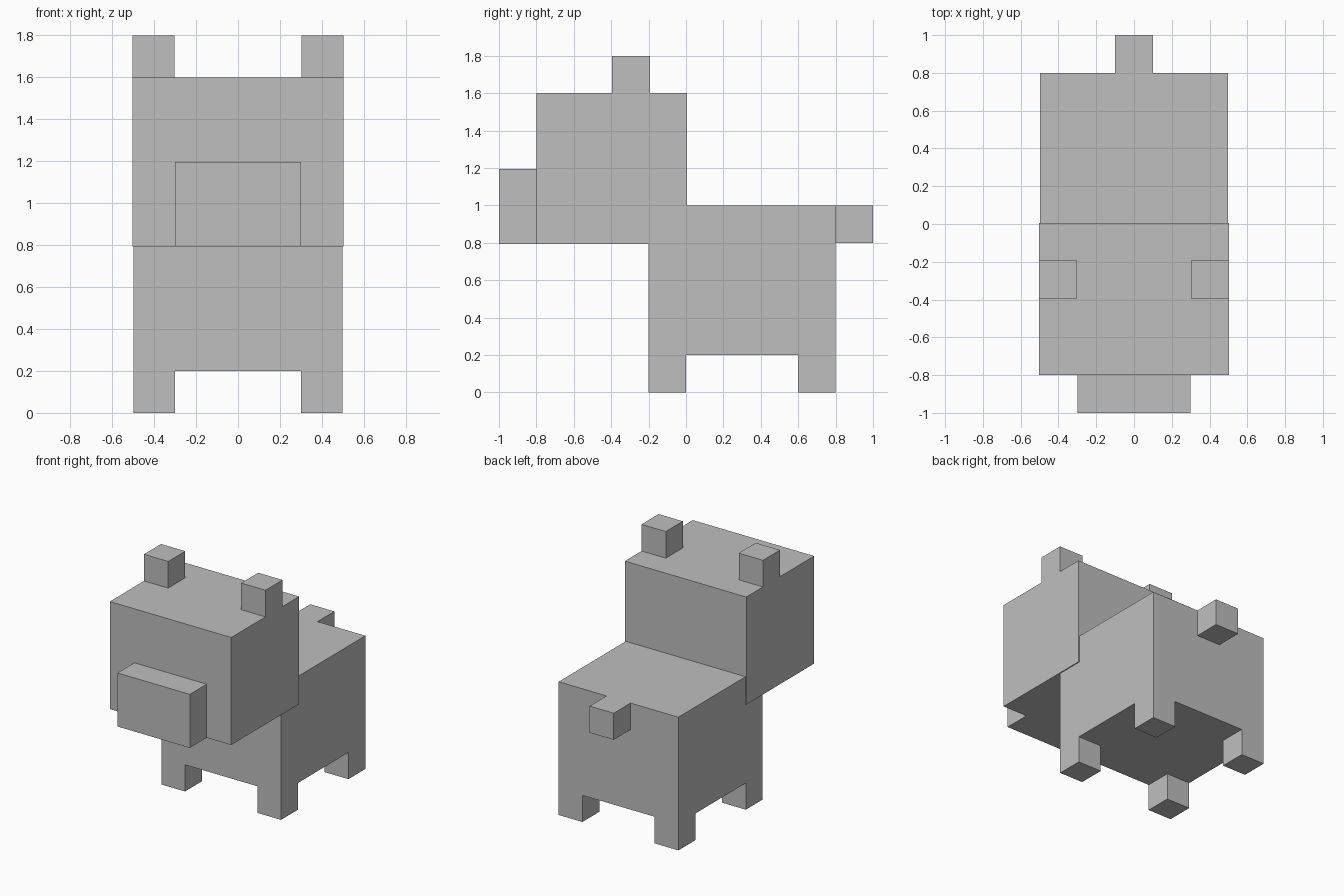
import bpy
import bmesh
from mathutils import Matrix, Vector

if "Cube" in bpy.data.objects:
    bpy.data.objects.remove(bpy.data.objects["Cube"])

grey = bpy.data.materials.new("plain grey")
grey.diffuse_color = (0.52, 0.52, 0.52, 1)
grey.use_nodes = True
grey.node_tree.nodes["Principled BSDF"].inputs["Base Color"].default_value = grey.diffuse_color


def box(name, x, y, z):
    """Box spanning the given (min, max) range on each axis."""
    spans = (x, y, z)
    centre = Vector([(a + b) / 2 for a, b in spans])
    size = Vector([b - a for a, b in spans])
    bm = bmesh.new()
    bmesh.ops.create_cube(bm, size=1, matrix=Matrix.Diagonal(size.to_4d()))
    mesh = bpy.data.meshes.new(name)
    bm.to_mesh(mesh)
    bm.free()
    mesh.materials.append(grey)
    obj = bpy.data.objects.new(name, mesh)
    obj.location = centre
    bpy.context.collection.objects.link(obj)
    return obj


BODY = 0.497  # half width of the body
HEAD = 0.504  # half width of the slightly wider head

# Body and tail
box("body", (-BODY, BODY), (-0.2, 0.8), (0.2, 1.0))
box("tail", (-0.1, 0.1), (0.8, 1.0), (0.8, 1.0))

# Head and snout
box("head", (-HEAD, HEAD), (-0.8, 0.005), (0.793, 1.6))
box("snout", (-0.3, 0.3), (-1.0, -0.8), (0.793, 1.195))

# Paired ears and legs
for side, s in (("left", -1), ("right", 1)):
    box(f"{side}_ear", sorted((s * 0.303, s * HEAD)), (-0.395, -0.193), (1.6, 1.8))
    leg_x = sorted((s * 0.3, s * BODY))
    box(f"{side}_front_leg", leg_x, (-0.2, 0.0), (0.0, 0.2))
    box(f"{side}_back_leg", leg_x, (0.6, 0.8), (0.0, 0.2))
